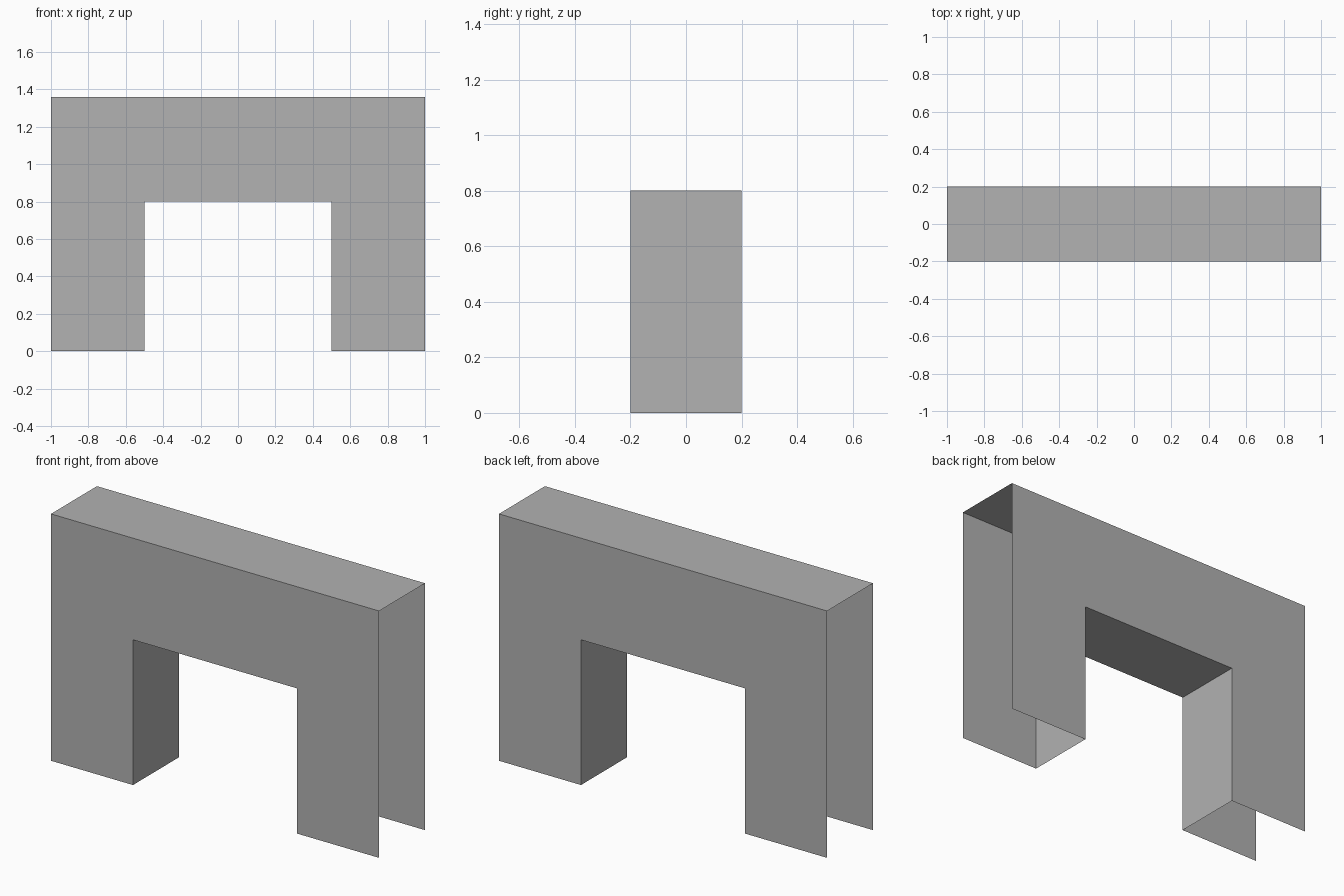
import bpy
import bmesh
from mathutils import Vector

if "Cube" in bpy.data.objects:
    bpy.data.objects.remove(bpy.data.objects["Cube"], do_unlink=True)

WIDTH, DEPTH, HEIGHT = 2.0, 0.4, 1.36
OPENING_WIDTH, OPENING_HEIGHT = 1.0, 0.8

# Plain grey material
grey = bpy.data.materials.new("plain_grey")
grey.use_nodes = True
colour = (0.445, 0.445, 0.445, 1)
grey.diffuse_color = colour
grey.node_tree.nodes["Principled BSDF"].inputs["Base Color"].default_value = colour

# Arch outline, right half mirrored to the left half
half = [(OPENING_WIDTH / 2, OPENING_HEIGHT), (OPENING_WIDTH / 2, 0),
        (WIDTH / 2, 0), (WIDTH / 2, HEIGHT)]
outline = half + [(-x, z) for x, z in reversed(half)]

# Extrude the outline through the depth
bm = bmesh.new()
face = bm.faces.new([bm.verts.new((x, -DEPTH / 2, z)) for x, z in outline])
extruded = bmesh.ops.extrude_face_region(bm, geom=[face], use_keep_orig=True)
moved = [v for v in extruded["geom"] if isinstance(v, bmesh.types.BMVert)]
bmesh.ops.translate(bm, vec=Vector((0, DEPTH, 0)), verts=moved)
bmesh.ops.recalc_face_normals(bm, faces=bm.faces[:])

# Open the two outer ends and the feet, leaving thin sheet walls
open_faces = []
for f in bm.faces:
    centre = f.calc_center_median()
    at_end = abs(f.normal.x) > 0.9 and abs(centre.x) > WIDTH / 2 - 0.01
    at_foot = abs(f.normal.z) > 0.9 and centre.z < 0.01
    if at_end or at_foot:
        open_faces.append(f)
bmesh.ops.delete(bm, geom=open_faces, context="FACES")

mesh = bpy.data.meshes.new("arch_shell")
bm.to_mesh(mesh)
bm.free()
mesh.materials.append(grey)
arch = bpy.data.objects.new("arch_shell", mesh)
bpy.context.scene.collection.objects.link(arch)
